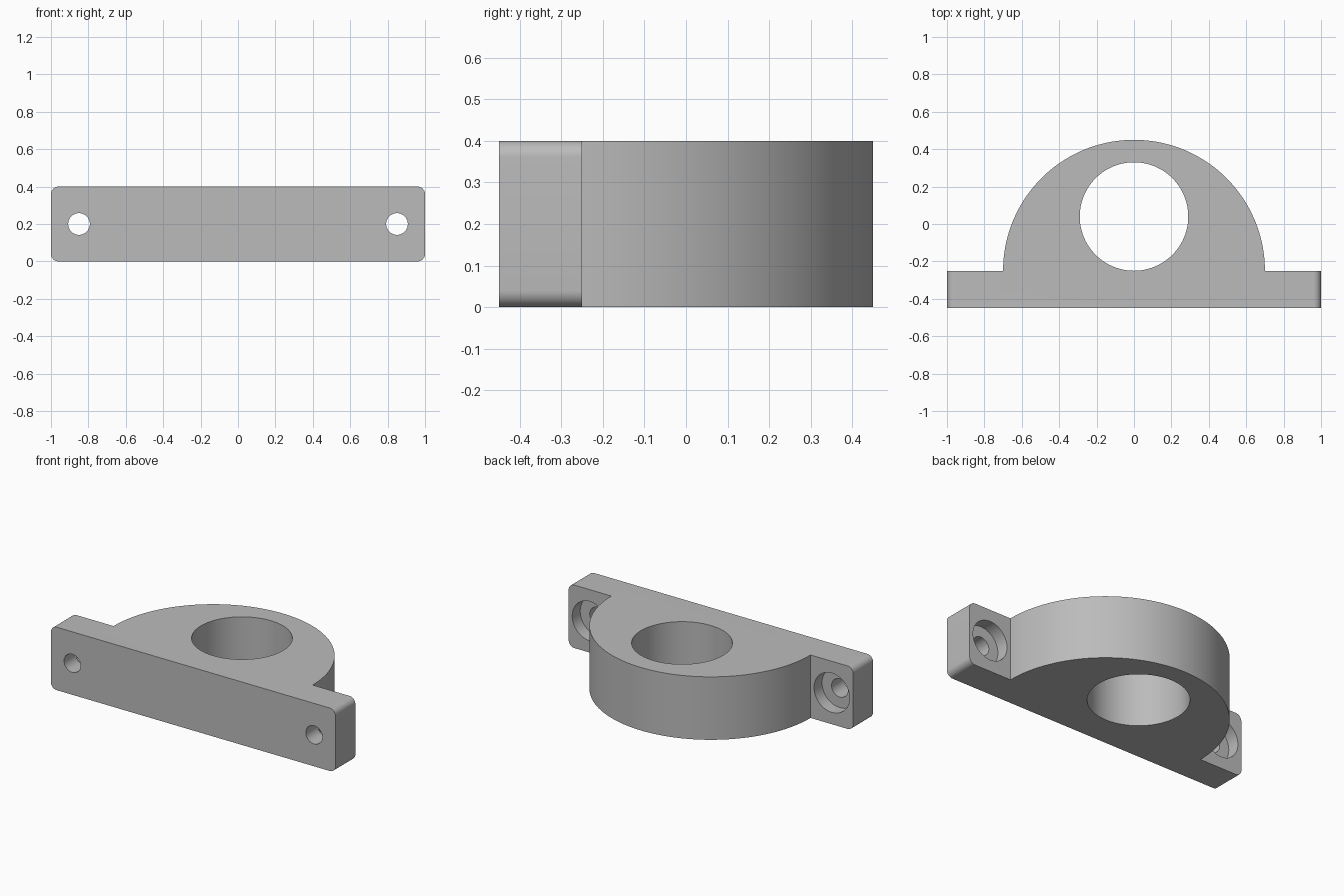
import bpy
import bmesh
from math import cos, sin, pi, radians
from mathutils import Vector

default = bpy.data.objects.get("Cube")
if default:
    bpy.data.objects.remove(default, do_unlink=True)

HEIGHT = 0.4
FRONT, SHOULDER = -0.45, -0.25     # front and back of the mounting plate

metal = bpy.data.materials.new("plain grey")
metal.use_nodes = True
grey = (0.5, 0.5, 0.5, 1)
metal.diffuse_color = grey
metal.node_tree.nodes["Principled BSDF"].inputs["Base Color"].default_value = grey


def arc(cx, cy, r, start, end, steps):
    angles = [radians(start + (end - start) * i / steps) for i in range(steps + 1)]
    return [(cx + r * cos(a), cy + r * sin(a)) for a in angles]


def circle(cx, cy, r, steps):
    return arc(cx, cy, r, 0, 360, steps)[:-1]


def prism(name, outline, axis, low, high):
    """Extrude an outline along z (outline in x, y) or y (outline in x, z)."""
    if axis == "z":
        base = [Vector((u, v, low)) for u, v in outline]
        step = Vector((0, 0, high - low))
    else:
        base = [Vector((u, low, v)) for u, v in outline]
        step = Vector((0, high - low, 0))
    bm = bmesh.new()
    face = bm.faces.new([bm.verts.new(p) for p in base])
    top = bmesh.ops.extrude_face_region(bm, geom=[face])["geom"]
    bmesh.ops.translate(bm, vec=step, verts=[g for g in top if isinstance(g, bmesh.types.BMVert)])
    bmesh.ops.recalc_face_normals(bm, faces=bm.faces)
    mesh = bpy.data.meshes.new(name)
    bm.to_mesh(mesh)
    bm.free()
    mesh.materials.append(metal)
    obj = bpy.data.objects.new(name, mesh)
    bpy.context.collection.objects.link(obj)
    return obj


def combine(target, tool, operation):
    tool.hide_render = True
    mod = target.modifiers.new(operation.lower(), "BOOLEAN")
    mod.operation = operation
    mod.solver = "EXACT"
    mod.object = tool
    bpy.ops.object.select_all(action="DESELECT")
    target.select_set(True)
    bpy.context.view_layer.objects.active = target
    bpy.ops.object.modifier_apply(modifier=mod.name)
    bpy.data.objects.remove(tool, do_unlink=True)


# Mounting plate with rounded corners
R = 0.04
outline = []
for sx, sz, start in ((1, 1, 0), (-1, 1, 90), (-1, -1, 180), (1, -1, 270)):
    outline += arc(sx * (1 - R), HEIGHT / 2 + sz * (HEIGHT / 2 - R), R, start, start + 90, 10)
bracket = prism("bearing_bracket", outline, "y", FRONT, SHOULDER)

# Half-round housing, rooted inside the plate
housing = arc(0, SHOULDER, 0.7, 0, 180, 72) + [(-0.7, -0.35), (0.7, -0.35)]
combine(bracket, prism("housing", housing, "z", 0, HEIGHT), "UNION")

# Vertical bore
combine(bracket, prism("bore_cutter", circle(0, 0.04, 0.29, 96), "z", -0.1, 0.5), "DIFFERENCE")

# Counterbored screw holes
for x in (-0.85, 0.85):
    hole = circle(x, HEIGHT / 2, 0.058, 48)
    recess = circle(x, HEIGHT / 2, 0.125, 48)
    combine(bracket, prism("screw_cutter", hole, "y", -0.6, -0.1), "DIFFERENCE")
    combine(bracket, prism("recess_cutter", recess, "y", SHOULDER - 0.08, -0.2), "DIFFERENCE")

bpy.ops.object.shade_smooth_by_angle(angle=radians(30))
